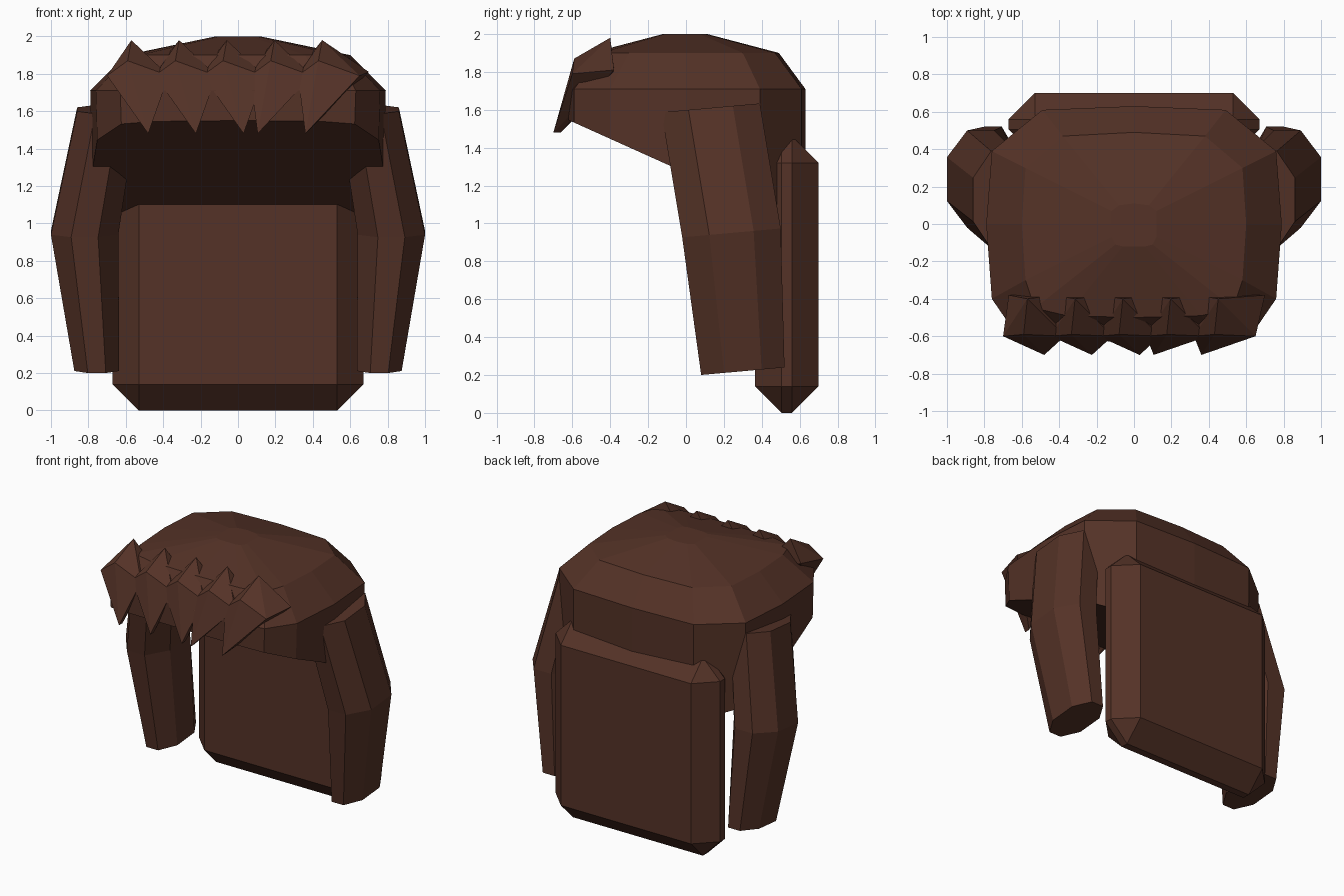
import bpy, bmesh
from mathutils import Vector

if "Cube" in bpy.data.objects:
    bpy.data.objects.remove(bpy.data.objects["Cube"])

brown = bpy.data.materials.new("dark brown")
brown.diffuse_color = (0.089, 0.032, 0.020, 1)
brown.use_nodes = True
brown.node_tree.nodes["Principled BSDF"].inputs["Base Color"].default_value = brown.diffuse_color


def finish(name, bm):
    bmesh.ops.recalc_face_normals(bm, faces=bm.faces[:])
    me = bpy.data.meshes.new(name)
    bm.to_mesh(me)
    bm.free()
    me.materials.append(brown)
    ob = bpy.data.objects.new(name, me)
    bpy.context.collection.objects.link(ob)
    return ob


def loft(name, rings):
    """Skin a list of equal-length rings and close both ends."""
    bm = bmesh.new()
    vs = [[bm.verts.new(p) for p in r] for r in rings]
    n = len(vs[0])
    for a, b in zip(vs, vs[1:]):
        for i in range(n):
            j = (i + 1) % n
            bm.faces.new((a[i], a[j], b[j], b[i]))
    bm.faces.new(vs[0])
    bm.faces.new(vs[-1])
    return finish(name, bm)


def mirrored(half):
    """Complete an outline whose first and last points lie on x = 0."""
    return half + [(-x, y) for x, y in half[-2:0:-1]]


# Cap: faceted dome with a flat, slanted underside
wide = mirrored([(0, -.63), (.45, -.62), (.63, -.59), (.76, -.40), (.79, 0),
                 (.76, .39), (.49, .61), (0, .63)])
upper = mirrored([(0, -.50), (.36, -.49), (.53, -.45), (.58, -.30), (.60, 0),
                  (.58, .30), (.38, .47), (0, .49)])
crown = mirrored([(0, -.12), (.06, -.12), (.10, -.11), (.12, -.07), (.12, 0),
                  (.12, .07), (.08, .10), (0, .11)])
loft("cap", [
    [(x * .99, y, 1.55 - .45 * (y + .63)) for x, y in wide],
    [(x, y, 1.71) for x, y in wide],
    [(x, y, 1.90) for x, y in upper],
    [(x, y, 2.0) for x, y in crown]])

# Side locks: bent octagonal tubes (centre x, centre y, z, half x, half y)
OCT = [(1, -.45), (1, .45), (.4, 1), (-.4, 1),
       (-1, .45), (-1, -.45), (-.4, -1), (.4, -1)]
levels = [(.755, .30, .22, .12, .22),
          (.82, .24, .95, .18, .26),
          (.70, .13, 1.61, .16, .26)]
for side, label in ((1, "right"), (-1, "left")):
    loft("side_lock_" + label, [
        [(side * (cx + a * hx), cy + b * hy, z + .09 * b * hy) for a, b in OCT]
        for cx, cy, z, hx, hy in levels])

# Back panel: box with wide chamfers
bm = bmesh.new()
bmesh.ops.create_cube(bm, size=1)
for v in bm.verts:
    v.co = Vector((v.co.x * 1.34, v.co.y * .335 + .5325, v.co.z * 1.46 + .73))
bmesh.ops.bevel(bm, geom=bm.edges[:], offset=.14, offset_type='OFFSET',
                segments=1, affect='EDGES')
finish("back_panel", bm)

# Fringe: pointed tufts folding over the front edge
for i in range(5):
    x = -.57 + .255 * i
    lean = .09 if i < 3 else -.09
    outer_r = .25 if i == 4 else .15
    outer_l = .10 if i == 0 else .12
    pts = [(x, -.40, 1.98), (x - outer_l, -.38, 1.83), (x + outer_r, -.38, 1.81),
           (x + .03, -.40, 1.75),
           (x - .02, -.59, 1.87), (x - .13, -.60, 1.79), (x + .20, -.60, 1.79),
           (x + lean * .6 + .02, -.64, 1.67),
           (x + lean, -.70, 1.48), (x + lean, -.66, 1.48)]
    bm = bmesh.new()
    for p in pts:
        bm.verts.new(p)
    res = bmesh.ops.convex_hull(bm, input=bm.verts[:])
    loose = [v for v in bm.verts if not v.link_faces]
    bmesh.ops.delete(bm, geom=loose, context='VERTS')
    finish("fringe_tuft_%d" % (i + 1), bm)
